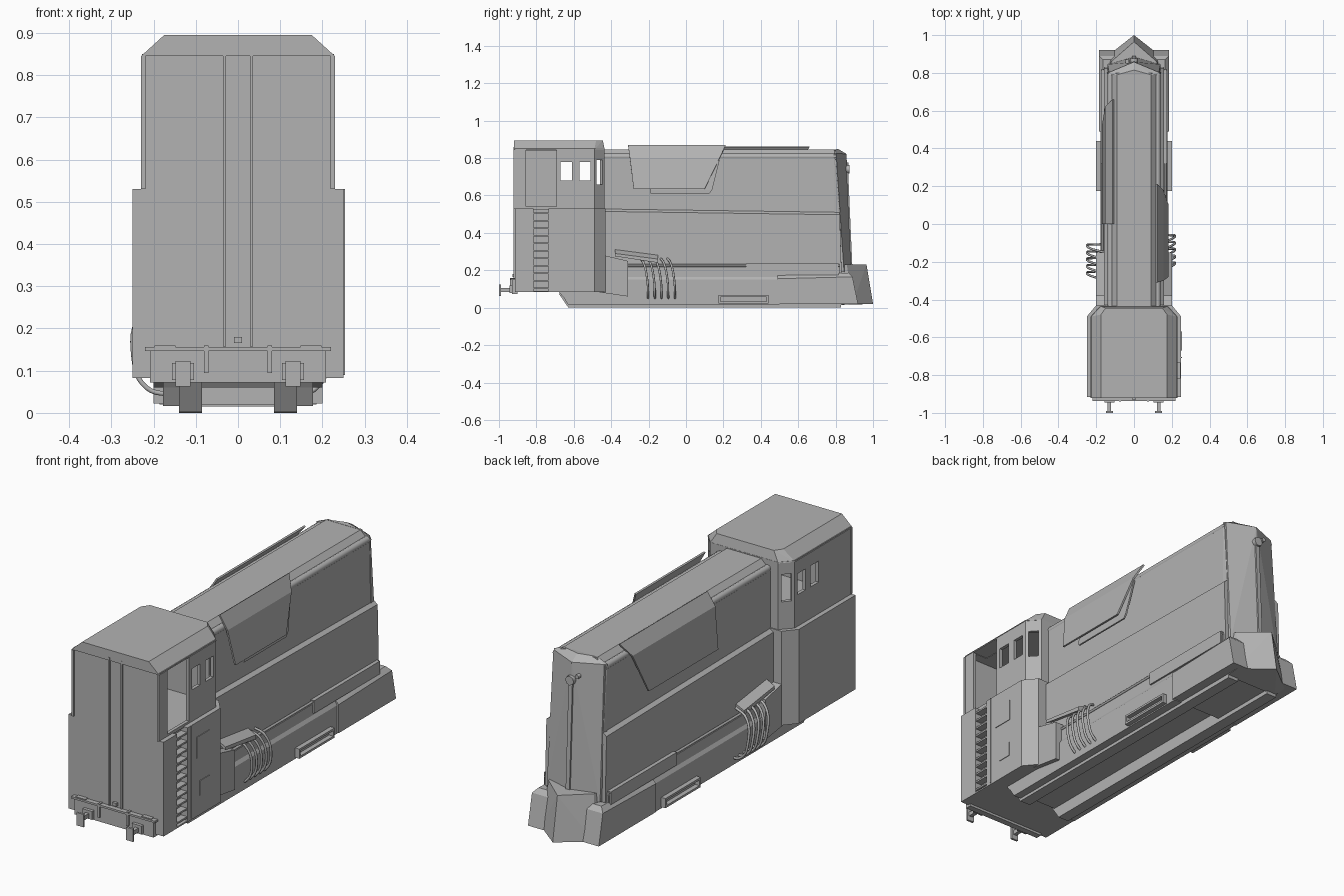
import bpy, bmesh, math
from mathutils import Vector

grey = bpy.data.materials.new("plain_grey")
grey.diffuse_color = (0.45, 0.45, 0.45, 1)


def finish(name, bm):
    bmesh.ops.recalc_face_normals(bm, faces=bm.faces)
    me = bpy.data.meshes.new(name)
    bm.to_mesh(me)
    bm.free()
    me.materials.append(grey)
    ob = bpy.data.objects.new(name, me)
    bpy.context.collection.objects.link(ob)
    return ob


def hull(name, pts, both=False):
    """Convex solid around points; both adds their mirror images in x."""
    bm = bmesh.new()
    if both:
        pts = list(pts) + [(-x, y, z) for x, y, z in pts]
    for p in set(pts):
        bm.verts.new(p)
    r = bmesh.ops.convex_hull(bm, input=bm.verts)
    loose = [v for v in bm.verts if not v.link_faces]
    bmesh.ops.delete(bm, geom=loose, context='VERTS')
    bmesh.ops.dissolve_limit(bm, angle_limit=0.01, verts=bm.verts, edges=bm.edges)
    return finish(name, bm)


def box(name, x, y, z):
    return hull(name, [(a, b, c) for a in x for b in y for c in z])


def sides(name, x, y, z):
    for s, tag in ((1, "right"), (-1, "left")):
        box(f"{name}_{tag}", (s * x[0], s * x[1]), y, z)


def cut(ob, cutter):
    m = ob.modifiers.new("cut", 'BOOLEAN')
    m.object, m.operation, m.solver = cutter, 'DIFFERENCE', 'EXACT'
    bpy.context.view_layer.objects.active = ob
    bpy.ops.object.modifier_apply(modifier="cut")
    bpy.data.objects.remove(cutter)


def tube(name, pts, r):
    cu = bpy.data.curves.new(name, 'CURVE')
    cu.dimensions, cu.bevel_depth, cu.bevel_resolution = '3D', r, 2
    cu.resolution_u, cu.use_fill_caps = 6, True
    sp = cu.splines.new('BEZIER')
    sp.bezier_points.add(len(pts) - 1)
    for b, p in zip(sp.bezier_points, pts):
        b.co = p
        b.handle_left_type = b.handle_right_type = 'AUTO'
    cu.materials.append(grey)
    ob = bpy.data.objects.new(name, cu)
    bpy.context.collection.objects.link(ob)


def prism(name, x, xb, y0, y1, yb, z0, z1):
    """Cab plan: full width, then tapered towards the hood."""
    return hull(name, [(a, b, c) for a, b in ((x, y0), (x, y1), (xb, yb))
                       for c in (z0, z1)], True)


# cab: lower block, hollow upper shell, chamfered roof
lower = prism("cab_lower", 0.25, 0.20, -0.915, -0.49, -0.43, 0.083, 0.53)
cut(lower, box("ladder_cut", (0.215, 0.30), (-0.815, -0.735), (0.09, 0.56)))
for i in range(11):
    box("ladder_rung", (0.21, 0.247), (-0.82, -0.73), (0.10 + i * 0.04, 0.108 + i * 0.04))
upper = prism("cab_upper", 0.228, 0.178, -0.915, -0.49, -0.435, 0.525, 0.85)
cut(upper, prism("cab_room", 0.212, 0.163, -0.90, -0.495, -0.45, 0.50, 0.84))
cut(upper, box("door_cut", (0.15, 0.3), (-0.855, -0.692), (0.54, 0.842)))
for s in (1, -1):
    for y in (-0.64, -0.54):
        cut(upper, box("window_cut", (s * 0.15, s * 0.3), (y - 0.03, y + 0.03), (0.68, 0.78)))
    c, t, n = Vector((s * 0.203, -0.4625, 0)), Vector((s * -0.69, 0.73, 0)), Vector((s * 0.73, 0.69, 0))
    cut(upper, hull("corner_window_cut", [tuple(c + t * a + n * b + Vector((0, 0, z)))
        for a in (-0.022, 0.022) for b in (-0.03, 0.03) for z in (0.66, 0.79)]))
hull("cab_roof", [(0.23, -0.92, 0.845), (0.23, -0.49, 0.845), (0.18, -0.435, 0.845),
                  (0.175, -0.92, 0.895), (0.175, -0.48, 0.895), (0.15, -0.445, 0.895)], True)
sides("cab_front_post", (0.219, 0.23), (-0.922, -0.91), (0.53, 0.845))
sides("cab_front_strip", (0.029, 0.036), (-0.922, -0.91), (0.157, 0.86))
for y, z, r in ((-0.62, 0.41, 0.05), (-0.61, 0.21, 0.035)):
    box("access_panel", (0.249, 0.253), (y - r, y + r), (z - r, z + r))
box("step_panel", (0.249, 0.253), (-0.71, -0.705), (0.09, 0.53))

# hood: lower wide part and narrower upper part with rounded roof edges
hull("hood_lower", [(0.158, -0.46, 0.08), (0.158, 0.835, 0.08), (0.158, -0.46, 0.515),
                    (0.158, 0.822, 0.497), (0.14, -0.46, 0.528), (0.14, 0.822, 0.51)], True)
hull("hood_upper", [(0.14, -0.46, 0.45), (0.14, 0.825, 0.45), (0.138, -0.46, 0.80),
                    (0.138, 0.80, 0.80), (0.09, -0.46, 0.845), (0.09, 0.80, 0.845)], True)
for s in (1, -1):
    tube("roof_edge_roll", [(s * 0.124, -0.46, 0.808), (s * 0.124, 0.80, 0.808)], 0.017)

# nose: pointed prow with centre strip, lamp and plough
hull("nose", [(0.145, 0.80, 0.19), (0.14, 0.79, 0.825), (0.14, 0.845, 0.19), (0.132, 0.803, 0.825),
              (0, 0.886, 0.19), (0, 0.858, 0.822), (0.09, 0.79, 0.846), (0, 0.815, 0.848)], True)
hull("nose_strip", [(0.01, 0.85, 0.23), (0.01, 0.889, 0.23), (0.01, 0.83, 0.73),
                    (0.01, 0.867, 0.73)], True)
for name, p, r in (("nose_lamp", (0, 0.855, 0.74), 0.022), ("small_lamp", (-0.035, 0.85, 0.765), 0.01)):
    tube(name, [p, (p[0], p[1] + 0.02, p[2])], r)
hull("plough", [(0.14, 0.82, 0.015), (0.14, 0.89, 0.02), (0, 1.0, 0.02),
                (0.13, 0.82, 0.23), (0.12, 0.86, 0.23), (0, 0.965, 0.23)], True)
hull("nose_skirt", [(0.186, 0.49, 0.02), (0.186, 0.92, 0.02), (0.186, 0.49, 0.155),
                    (0.186, 0.89, 0.165), (0.165, 0.49, 0.175), (0.165, 0.87, 0.187)], True)

# side sills, upper ledges and pipes
for s, tag in ((1, "right"), (-1, "left")):
    hull("side_sill_" + tag, [(s * a, y, z) for y in (-0.46, 0.5)
         for a, z in ((0.1, 0.06), (0.178, 0.065), (0.178, 0.15), (0.165, 0.17), (0.1, 0.17))])
    hull("side_ledge_" + tag, [(s * a, y, z) for y in (-0.31, 0.82)
         for a, z in ((0.12, 0.16), (0.168, 0.16), (0.168, 0.218), (0.155, 0.228), (0.12, 0.228))])
    box("ledge_box_" + tag, (s * 0.13, s * 0.176), (0.32, 0.815), (0.175, 0.236))
    tube("ledge_rod_" + tag, [(s * 0.165, -0.31, 0.227), (s * 0.165, 0.82, 0.227)], 0.006)
    # corner housing beside the cab with sloped cover
    hull("corner_housing_" + tag, [(s * a, y, z) for a in (0.14, 0.2) for y, z in
         ((-0.48, 0.085), (-0.31, 0.06), (-0.48, 0.29), (-0.31, 0.25))])
    hull("hose_cover_" + tag, [(s * a, y, z + d) for a, d in ((0.14, 0.02), (0.2, -0.01))
         for y, z in ((-0.38, 0.285), (-0.38, 0.30), (-0.15, 0.25), (-0.15, 0.27))])
    # hoses
    out, shift = (0.216, 0) if s > 0 else (0.247, -0.05)
    for i in range(5):
        y = -0.235 + i * 0.036 + shift
        tube(f"hose_{tag}_{i}", [(s * 0.15, y - 0.01, 0.265), (s * (out - 0.02), y + 0.01, 0.235),
             (s * out, y + 0.03, 0.13), (s * (out - 0.03), y + 0.032, 0.06),
             (s * 0.145, y + 0.035, 0.042)], 0.006)
    # hanging step frame
    for z in (0.022, 0.058):
        box("step_rail_" + tag, (s * 0.172, s * 0.2), (0.175, 0.44), (z, z + 0.01))
    for y in (0.175, 0.43):
        box("step_end_" + tag, (s * 0.172, s * 0.2), (y, y + 0.01), (0.022, 0.068))
    box("step_back_" + tag, (s * 0.168, s * 0.176), (0.175, 0.44), (0.022, 0.068))


# roof side flaps: thin bent plates hanging over the roof edge
def flap(name, s, rows):
    bm = bmesh.new()
    vs = [[bm.verts.new((s * x, y, z)) for y in (a, b)] for x, z, a, b in rows]
    for p, q in zip(vs, vs[1:]):
        bm.faces.new((p[0], p[1], q[1], q[0]))
    ob = finish(name, bm)
    m = ob.modifiers.new("thickness", 'SOLIDIFY')
    m.thickness, m.offset = 0.008, 0


flap("flap_right", 1, [(0.118, 0.868, -0.31, 0.212), (0.152, 0.80, -0.30, 0.18), (0.18, 0.635, -0.28, 0.10)])
flap("flap_right_inner", 1, [(0.148, 0.79, -0.19, 0.18), (0.162, 0.63, -0.19, 0.14), (0.162, 0.61, -0.19, 0.125)])
flap("flap_left", -1, [(0.11, 0.86, 0.0, 0.66), (0.15, 0.80, 0.0, 0.62), (0.166, 0.60, 0.0, 0.52)])

# underside: floor, skids and nose block
hull("floor", [(0.178, -0.68, 0.085), (0.178, -0.66, 0.06), (0.178, 0.85, 0.06), (0.178, 0.85, 0.1)], True)
for s in (1, -1):
    hull("skid", [(s * x, y, z) for x in (0.085, 0.14) for y, z in
                  ((-0.68, 0.075), (-0.63, 0.002), (0.83, 0.0), (0.83, 0.075))])
    hull("sill_bottom", [(s * x, y, z) for x in (0.13, 0.178) for y, z in
                         ((-0.67, 0.08), (-0.63, 0.016), (0.5, 0.016), (0.5, 0.08))])
    # buffers on the front beam
    x = s * 0.13
    box("buffer_stem", (x - 0.009, x + 0.009), (-0.995, -0.91), (0.085, 0.105))
    box("buffer_head", (x - 0.018, x + 0.018), (-1.0, -0.99), (0.062, 0.123))
    box("buffer_base", (x - 0.026, x + 0.026), (-0.945, -0.92), (0.078, 0.118))
    box("beam_bracket", (s * 0.07, s * 0.08), (-0.94, -0.915), (0.095, 0.16))
    box("beam_pad", (s * 0.148, s * 0.198), (-0.935, -0.91), (0.15, 0.16))
box("front_beam", (-0.208, 0.208), (-0.93, -0.90), (0.072, 0.15))
box("front_beam_lip", (-0.22, 0.22), (-0.938, -0.90), (0.147, 0.156))
box("coupling_socket", (-0.01, 0.01), (-0.928, -0.91), (0.165, 0.18))
